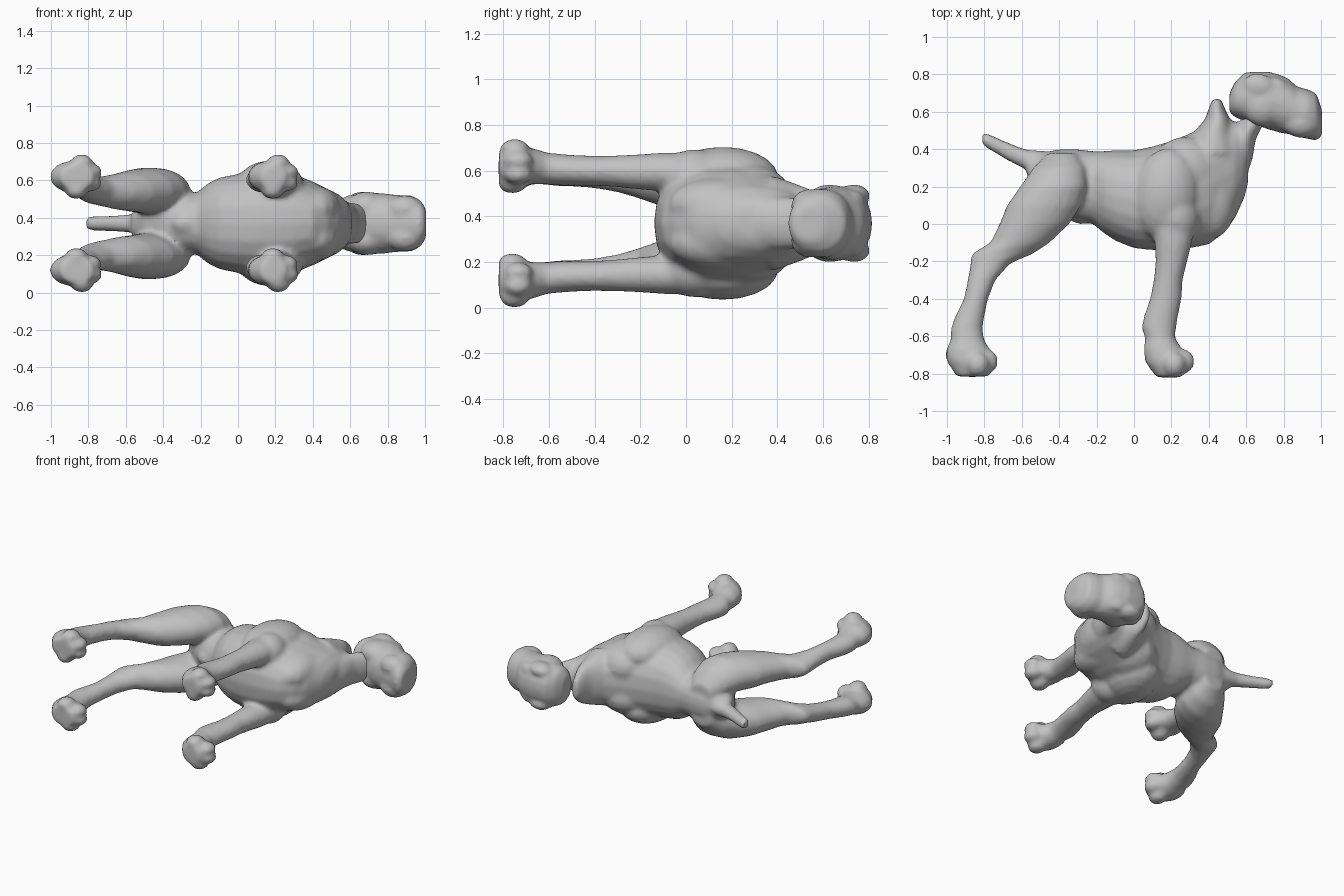
import bpy, bmesh, math
from mathutils import Matrix, Vector

MID = 0.37  # height of the symmetry plane; the dog lies on its side
fur = bpy.data.materials.new("grey_fur")
fur.diffuse_color = (0.54, 0.54, 0.54, 1)


def make(name, bm):
    bmesh.ops.recalc_face_normals(bm, faces=bm.faces)
    me = bpy.data.meshes.new(name)
    bm.to_mesh(me)
    bm.free()
    me.materials.append(fur)
    ob = bpy.data.objects.new(name, me)
    bpy.context.collection.objects.link(ob)
    return ob


def loft(name, axis, rows, side=1, power=1.0, n=20):
    """Skin of elliptic slices; row = position, low, high, sideways offset, half width."""
    bm = bmesh.new()
    rings = []
    for t, lo, hi, off, hw in rows:
        ring = []
        for i in range(n):
            a = 2 * math.pi * i / n
            c, s = math.cos(a), math.sin(a)
            c = math.copysign(abs(c) ** power, c)
            s = math.copysign(abs(s) ** power, s)
            u = (lo + hi) / 2 + (hi - lo) / 2 * c
            z = MID + side * off + hw * s
            ring.append(bm.verts.new((t, u, z) if axis == 'x' else (u, t, z)))
        rings.append(ring)
    for a, b in zip(rings, rings[1:]):
        for i in range(n):
            bm.faces.new((a[i], a[(i + 1) % n], b[(i + 1) % n], b[i]))
    bm.faces.new(rings[0])
    bm.faces.new(rings[-1])
    return make(name, bm)


def blob(name, x, y, off, size, turn=0.0, side=1):
    """Muscle or toe: stretched ball, turned in the x-y plane."""
    bm = bmesh.new()
    m = (Matrix.Translation((x, y, MID + side * off)) @ Matrix.Rotation(math.radians(turn), 4, 'Z')
         @ Matrix.Diagonal(Vector((*size, 1))))
    bmesh.ops.create_uvsphere(bm, u_segments=16, v_segments=10, radius=1, matrix=m)
    return make(name, bm)


def fuse(name, parts, voxel, rounds):
    """Blend overlapping parts into one skin."""
    bpy.ops.object.select_all(action='DESELECT')
    for p in parts:
        p.select_set(True)
    ob = parts[0]
    bpy.context.view_layer.objects.active = ob
    bpy.ops.object.join()
    ob.name = name
    r = ob.modifiers.new("blend", 'REMESH')
    r.mode = 'VOXEL'
    r.voxel_size = voxel
    s = ob.modifiers.new("soften", 'SMOOTH')
    s.factor = 0.5
    s.iterations = rounds
    bpy.ops.object.modifier_apply(modifier="blend")
    bpy.ops.object.modifier_apply(modifier="soften")
    bpy.ops.object.shade_smooth_by_angle(angle=math.radians(50))
    return ob


# Trunk: pelvis, waist, ribcage, chest
body = [loft("torso", 'x', [
    (-.57, .25, .34, 0, .06), (-.5, .14, .38, 0, .11), (-.4, .06, .40, 0, .155),
    (-.3, .02, .40, 0, .16), (-.22, .0, .39, 0, .165), (-.16, -.05, .39, 0, .215),
    (-.1, -.09, .395, 0, .245), (0, -.13, .395, 0, .265), (.1, -.14, .415, 0, .275),
    (.2, -.14, .445, 0, .275), (.3, -.13, .485, 0, .26), (.4, -.11, .53, 0, .225),
    (.48, -.05, .55, 0, .185), (.54, .03, .55, 0, .155), (.59, .14, .53, 0, .11),
    (.61, .22, .48, 0, .07)], power=.88)]
# Nape ruff, throat and tail
body.append(loft("nape", 'y', [
    (.38, .24, .58, 0, .21), (.48, .31, .54, 0, .175), (.56, .38, .515, 0, .145),
    (.62, .40, .485, 0, .11), (.67, .42, .465, 0, .06)]))
body.append(loft("throat", 'y', [
    (.25, .46, .60, 0, .11), (.35, .48, .635, 0, .12), (.45, .52, .65, 0, .115),
    (.53, .56, .69, 0, .11), (.6, .6, .72, 0, .09)]))
body.append(loft("tail", 'x', [
    (-.81, .42, .49, 0, .036), (-.77, .395, .48, 0, .04), (-.68, .34, .44, 0, .042),
    (-.58, .29, .40, 0, .05), (-.46, .23, .39, 0, .065)], n=12))
body.append(blob("sheath", -.26, .06, 0, (.10, .06, .06), 10))

for s in (1, -1):
    # Hind leg: thigh, hock, shank, paw
    body.append(loft("hind_leg", 'y', [
        (.38, -.46, -.31, .09, .06), (.3, -.54, -.26, .14, .105), (.2, -.61, -.25, .17, .125),
        (.1, -.68, -.28, .175, .125), (0, -.72, -.345, .175, .115), (-.1, -.77, -.45, .17, .10),
        (-.16, -.87, -.54, .172, .08), (-.21, -.875, -.66, .18, .07), (-.3, -.89, -.74, .20, .064),
        (-.4, -.91, -.78, .215, .062), (-.5, -.96, -.8, .225, .064), (-.56, -.98, -.81, .23, .068),
        (-.62, -.98, -.8, .24, .07), (-.67, -1.005, -.77, .25, .08),
        (-.73, -1.005, -.76, .25, .085), (-.815, -.95, -.77, .25, .07)], s))
    # Front leg: forearm, wrist, paw
    body.append(loft("front_leg", 'y', [
        (.2, .06, .32, .20, .08), (.1, .07, .33, .215, .09), (0, .09, .33, .22, .09),
        (-.1, .11, .31, .225, .085), (-.2, .115, .285, .225, .078), (-.3, .105, .26, .228, .07),
        (-.4, .085, .255, .23, .066), (-.5, .05, .235, .232, .068), (-.56, .04, .225, .235, .07),
        (-.61, .06, .22, .24, .07), (-.67, .05, .26, .25, .08),
        (-.74, .06, .275, .25, .085), (-.82, .12, .26, .25, .07)], s))
    # Toes
    for x0 in (-.985, .065):
        for dx, y, off in ((.195, -.735, .215), (.2, -.735, .275), (.15, -.75, .325), (.12, -.76, .175)):
            body.append(blob("toe", x0 + dx, y, off, (.06, .065, .045), 0, s))
    # Shoulder blade, upper arm, chest muscle and flank of the thigh
    body.append(blob("shoulder", .17, .16, .20, (.18, .25, .135), -8, s))
    body.append(blob("neck_base", .27, .27, .11, (.19, .20, .15), -15, s))
    body.append(blob("upper_arm", .22, .04, .20, (.13, .15, .125), 20, s))
    body.append(blob("breast", .42, .14, .08, (.13, .22, .12), 0, s))
    body.append(blob("calf", -.56, .0, .17, (.13, .11, .09), 30, s))
fuse("body", body, .015, 7)

# Head: skull tapering into a blunt rounded muzzle
head = [loft("skull", 'x', [
    (.51, .60, .70, 0, .08), (.54, .57, .76, 0, .13), (.59, .55, .81, 0, .15),
    (.65, .53, .815, 0, .16), (.72, .505, .815, 0, .165), (.79, .485, .795, 0, .16),
    (.83, .48, .775, 0, .155), (.87, .465, .735, 0, .152), (.93, .455, .72, 0, .15),
    (.975, .445, .70, 0, .125), (1.005, .47, .61, 0, .08)], power=.92)]
for s in (1, -1):
    head.append(blob("brow", .76, .735, .085, (.08, .05, .06), -20, s))
    head.append(blob("jowl", .89, .54, .075, (.10, .08, .075), -8, s))
    head.append(blob("cheek", .69, .63, .09, (.11, .11, .08), 0, s))
    # Small folded ear
    head.append(blob("ear", .67, .735, .12, (.09, .07, .05), -15, s))
fuse("head", head, .014, 5)
